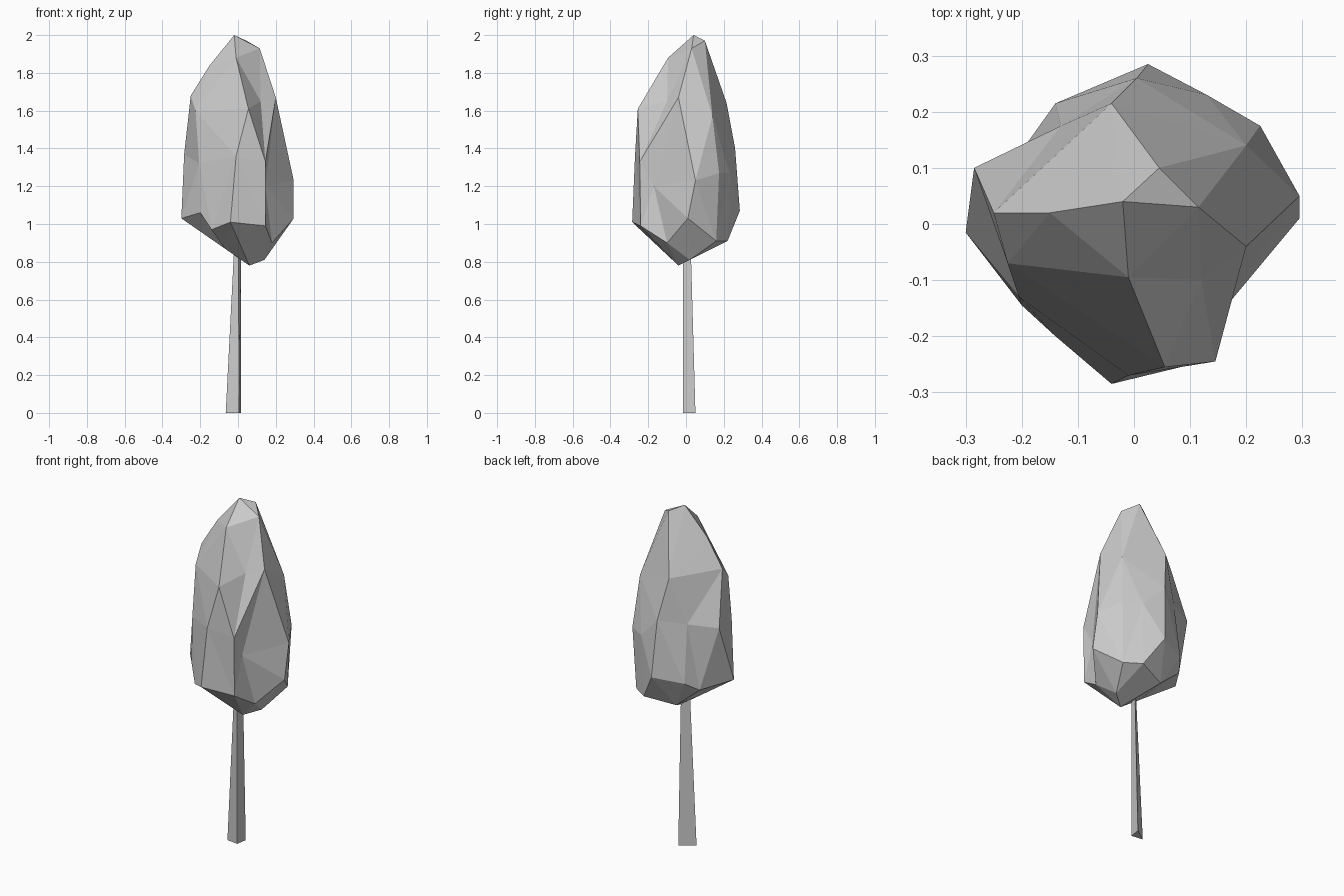
import bpy, bmesh
from mathutils import Vector

if "Cube" in bpy.data.objects:
    bpy.data.objects.remove(bpy.data.objects["Cube"])


def make_object(name, bm):
    bmesh.ops.recalc_face_normals(bm, faces=bm.faces)
    mesh = bpy.data.meshes.new(name)
    bm.to_mesh(mesh)
    bm.free()
    obj = bpy.data.objects.new(name, mesh)
    bpy.context.collection.objects.link(obj)
    return obj


def star_shell(name, points, centre, stretch):
    """Skin scattered points seen from a centre, so dents stay dented."""
    bm = bmesh.new()
    home = {}
    for p in points:
        d = Vector(p) - centre
        d.z /= stretch
        home[bm.verts.new(d.normalized())] = Vector(p)
    bmesh.ops.convex_hull(bm, input=bm.verts[:])
    for v, p in home.items():
        v.co = p
    return make_object(name, bm)


def taper(name, base, top, z0, z1):
    bm = bmesh.new()
    a = [bm.verts.new((x, y, z0)) for x, y in base]
    b = [bm.verts.new((x, y, z1)) for x, y in top]
    bm.faces.new(a)
    bm.faces.new(b)
    for i in range(len(a)):
        j = (i + 1) % len(a)
        bm.faces.new((a[i], a[j], b[j], b[i]))
    return make_object(name, bm)


# Faceted crown, by height bands
tip = [(-.02, .04, 2.0), (.045, .10, 1.97), (.115, .03, 1.93),
       (-.01, -.095, 1.88), (-.15, .02, 1.84)]
shoulder = [(-.25, .02, 1.68), (-.225, -.07, 1.60), (.055, -.255, 1.61),
            (.12, -.10, 1.65), (.20, -.04, 1.67), (.20, .14, 1.57),
            (-.04, .215, 1.64)]
middle = [(-.285, .10, 1.37), (-.205, -.13, 1.32), (-.01, -.27, 1.36),
          (.145, -.245, 1.33), (.145, -.17, 1.20), (.295, .05, 1.23),
          (.225, .175, 1.27), (.13, .23, 1.27), (.005, .26, 1.40),
          (-.13, .175, 1.38)]
skirt = [(-.30, -.015, 1.03), (-.20, -.145, 1.06), (-.14, -.20, .97),
         (-.04, -.285, 1.01), (.145, -.24, .99), (.18, -.10, .90),
         (.295, .01, 1.03), (.21, .16, .91), (.12, .22, .91),
         (.025, .285, 1.07), (-.14, .215, 1.05), (-.19, .145, 1.0)]
underside = [(.06, -.04, .78), (.14, .02, .81), (-.07, -.03, .87),
             (-.05, .16, .88)]
star_shell("crown", tip + shoulder + middle + skirt + underside,
           Vector((0, 0, 1.3)), 2.2)

# Three-sided tapering trunk
taper("trunk", [(-.065, -.005), (.005, -.015), (.015, .05)],
      [(-.018, -.008), (.003, -.015), (.015, .024)], 0, .92)
